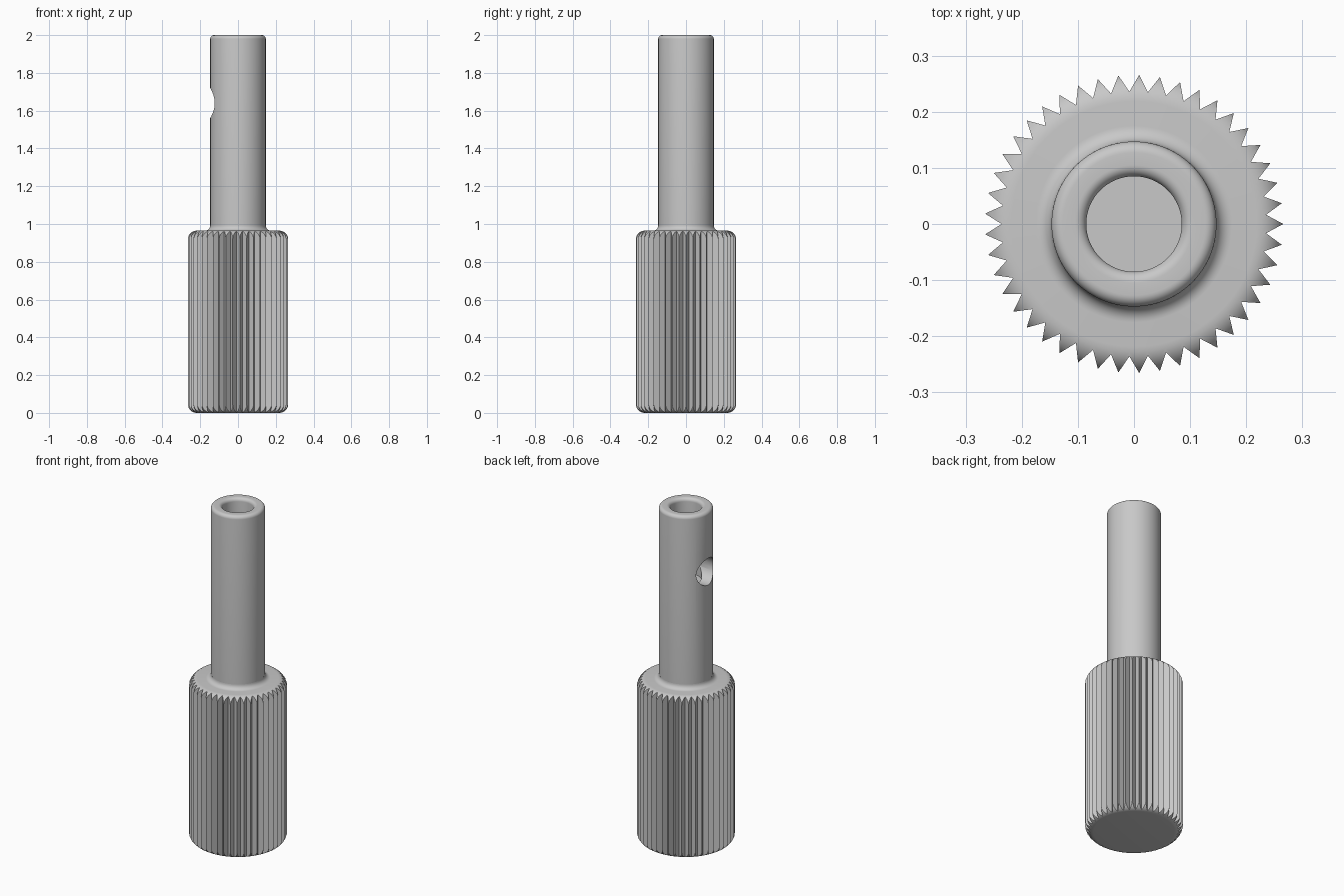
import bpy, bmesh
from math import sin, cos, pi, radians
from mathutils import Matrix, Vector

cube = bpy.data.objects.get("Cube")
if cube:
    bpy.data.objects.remove(cube, do_unlink=True)

metal = bpy.data.materials.new("satin_grey")
metal.use_nodes = True
grey = (0.58, 0.58, 0.58, 1)
metal.diffuse_color = grey
metal.node_tree.nodes["Principled BSDF"].inputs["Base Color"].default_value = grey


def make_object(name, bm):
    bmesh.ops.recalc_face_normals(bm, faces=bm.faces[:])
    mesh = bpy.data.meshes.new(name)
    bm.to_mesh(mesh)
    bm.free()
    mesh.materials.append(metal)
    obj = bpy.data.objects.new(name, mesh)
    bpy.context.collection.objects.link(obj)
    return obj


def arc(cx, cz, r, start, end, steps=8):
    """Points of a fillet, angles in degrees."""
    angles = [radians(start + (end - start) * i / steps) for i in range(steps + 1)]
    return [(cx + r * cos(a), cz + r * sin(a)) for a in angles]


def lathe(name, profile, segments):
    """Revolve a radius/height profile that starts and ends on the axis."""
    bm = bmesh.new()
    verts = [bm.verts.new((r, 0, z)) for r, z in profile]
    edges = [bm.edges.new(pair) for pair in zip(verts, verts[1:])]
    bmesh.ops.spin(bm, geom=verts + edges, cent=(0, 0, 0), axis=(0, 0, 1),
                   angle=2 * pi, steps=segments, use_merge=True)
    bmesh.ops.remove_doubles(bm, verts=bm.verts[:], dist=0.0001)
    return make_object(name, bm)


def cut(obj, cutter, operation):
    mod = obj.modifiers.new("cut", "BOOLEAN")
    mod.operation, mod.solver, mod.object = operation, "EXACT", cutter
    bpy.context.view_layer.objects.active = obj
    bpy.ops.object.modifier_apply(modifier=mod.name)
    bpy.data.objects.remove(cutter, do_unlink=True)


TUBE_R, GRIP_R, GRIP_TOP = 0.147, 0.2665, 0.965
FILLET, ROUND, LIP = 0.028, 0.048, 0.02
JOINT = GRIP_TOP + FILLET

# Grip body with rounded ends and a fillet up to the tube
grip_profile = [(0, 0)]
grip_profile += arc(GRIP_R - ROUND, ROUND, ROUND, -90, 0)
grip_profile += arc(GRIP_R - ROUND, GRIP_TOP - ROUND, ROUND, 0, 90)
grip_profile += arc(TUBE_R + FILLET, JOINT, FILLET, 270, 180)
grip_profile += [(0, JOINT)]
grip = lathe("knurled_grip", grip_profile, 180)

# Straight knurling: keep only what lies inside a toothed prism
TEETH, TIP, ROOT = 45, 0.266, 0.236
bm = bmesh.new()
ring = []
for i in range(TEETH * 2):
    r, a = (ROOT if i % 2 else TIP), pi * i / TEETH
    ring.append(bm.verts.new((r * cos(a), r * sin(a), -0.1)))
base = bm.faces.new(ring)
top = bmesh.ops.extrude_face_region(bm, geom=[base])["geom"]
bmesh.ops.translate(bm, vec=(0, 0, 1.3),
                    verts=[v for v in top if isinstance(v, bmesh.types.BMVert)])
cut(grip, make_object("tooth_cutter", bm), "INTERSECT")

# Tube with a rounded lip and a blind bore
BORE_R, BORE_FLOOR = 0.085, 1.55
tube_profile = [(0, JOINT), (TUBE_R, JOINT)]
tube_profile += arc(TUBE_R - LIP, 2 - LIP, LIP, 0, 90)
tube_profile += arc(BORE_R + LIP, 2 - LIP, LIP, 90, 180)
tube_profile += [(BORE_R, BORE_FLOOR), (0, BORE_FLOOR)]
tube = lathe("tube", tube_profile, 96)

# Round side opening into the bore
bm = bmesh.new()
place = Matrix.Translation(Vector((-0.1, 0, 1.64))) @ Matrix.Rotation(pi / 2, 4, "Y")
bmesh.ops.create_cone(bm, cap_ends=True, segments=64, radius1=0.08, radius2=0.08,
                      depth=0.4, matrix=place)
cut(tube, make_object("side_hole_cutter", bm), "DIFFERENCE")

for obj in (grip, tube):
    bpy.ops.object.select_all(action="DESELECT")
    obj.select_set(True)
    bpy.context.view_layer.objects.active = obj
    bpy.ops.object.shade_smooth_by_angle(angle=radians(30))
